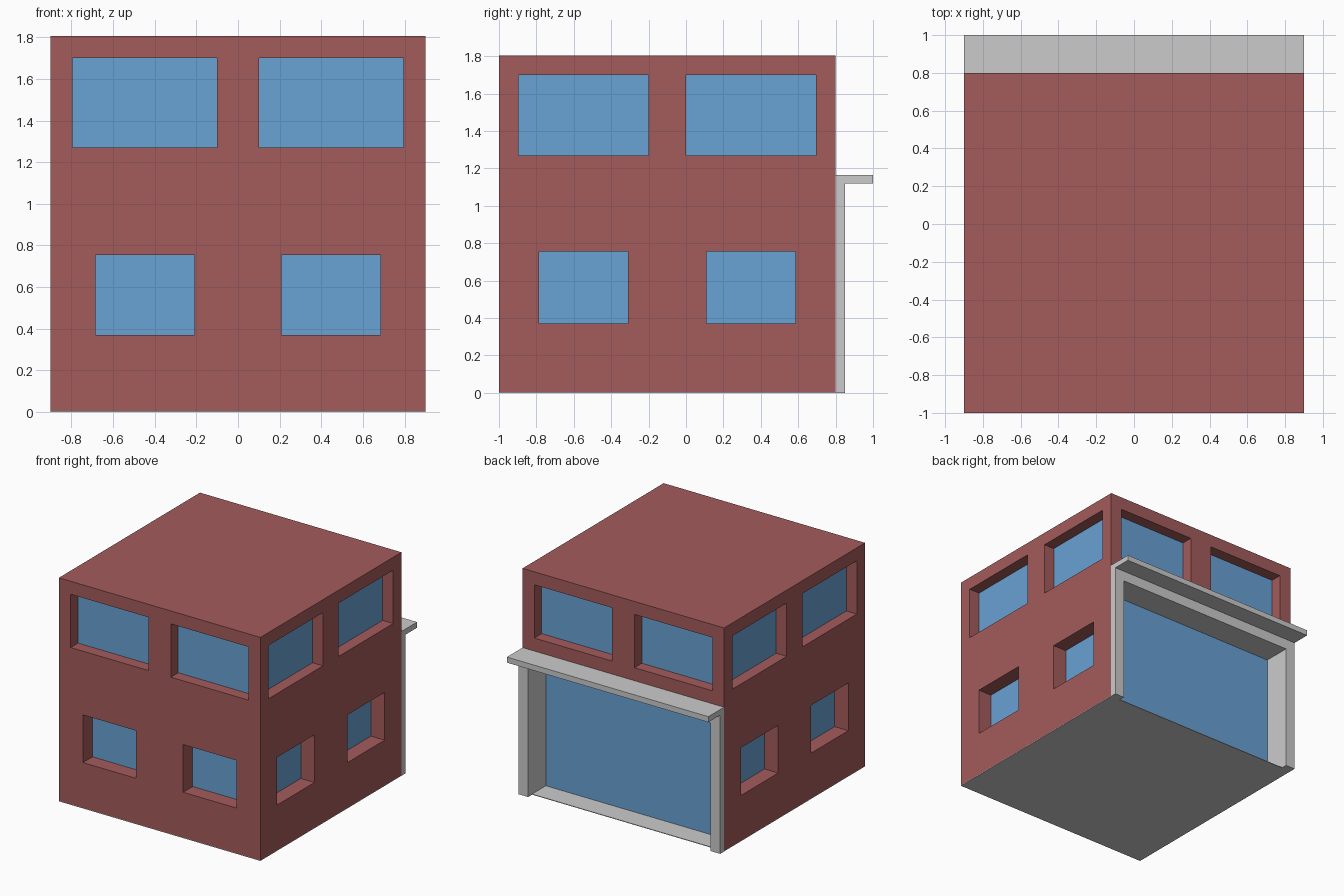
import bpy, bmesh
from mathutils import Matrix, Vector

if "Cube" in bpy.data.objects:
    bpy.data.objects.remove(bpy.data.objects["Cube"])


def material(name, rgb):
    m = bpy.data.materials.new(name)
    m.diffuse_color = (*rgb, 1)
    m.use_nodes = True
    m.node_tree.nodes["Principled BSDF"].inputs["Base Color"].default_value = m.diffuse_color
    return m


RED = material("brick_red", (0.37, 0.105, 0.105))
BLUE = material("window_blue", (0.14, 0.36, 0.66))


def add_box(bm, lo, hi):
    lo, hi = Vector(lo), Vector(hi)
    bmesh.ops.create_cube(bm, size=1, matrix=Matrix.Translation((lo + hi) / 2)
                          @ Matrix.Diagonal((*(hi - lo), 1)))


def make(name, boxes, mat=None):
    bm = bmesh.new()
    for lo, hi in boxes:
        add_box(bm, lo, hi)
    me = bpy.data.meshes.new(name)
    bm.to_mesh(me)
    bm.free()
    ob = bpy.data.objects.new(name, me)
    bpy.context.collection.objects.link(ob)
    if mat:
        me.materials.append(mat)
    return ob


W = 0.9          # half width of the body
CY = -0.1        # body centre in y
BASE, TOP = 0.005, 1.805


def wall_box(wall, a0, a1, z0, z1, d0, d1):
    """Box on a wall: a = position along it, d = depth in from its face."""
    p, q = W - d1, W - d0
    if wall in ("front", "left"):
        p, q = -q, -p
    if wall in ("front", "back"):
        return (a0, p + CY, z0), (a1, q + CY, z1)
    return (p, a0 + CY, z0), (q, a1 + CY, z1)


# Window rows: inner edge, outer edge, bottom, top, recess depth
UPPER = (0.10, 0.795, 1.27, 1.70, 0.097)
LOWER = (0.21, 0.685, 0.37, 0.755, 0.125)
cuts, panes = [], []
for wall in ("front", "back", "left", "right"):
    for a0, a1, z0, z1, d in ([UPPER] if wall == "back" else [UPPER, LOWER]):
        for s in (-1, 1):
            lo, hi = sorted((s * a0, s * a1))
            cuts.append(wall_box(wall, lo, hi, z0, z1, -0.1, d))
            panes.append(wall_box(wall, lo, hi, z0, z1, d - 0.003, d))

# Garage opening
cuts.append(((-0.85, 0.62, -0.1), (0.85, 0.9, 1.08)))

# Body with recesses
body = make("house_body", [((-W, -1, BASE), (W, 0.8, TOP))], RED)
cutter = make("opening_cutter", cuts)
cutter.hide_render = True
cutter.hide_viewport = True
mod = body.modifiers.new("openings", "BOOLEAN")
mod.object = cutter
mod.operation = "DIFFERENCE"
mod.solver = "EXACT"

make("window_panes", panes, BLUE)
make("garage_glass", [((-0.85, 0.62, BASE), (0.85, 0.625, 1.08))], BLUE)
make("floor_slab", [((-W, -1, 0), (W, 0.8, BASE))])

# Grey garage surround: posts and lintel, reveal lining, canopy
make("garage_posts", [((-W, 0.8, 0), (-0.815, 0.85, 1.12)),
                      ((0.815, 0.8, 0), (W, 0.85, 1.12))])
make("garage_lintel", [((-0.815, 0.8, 1.035), (0.815, 0.85, 1.12))])
make("garage_lining", [((-0.85, 0.62, BASE), (-0.815, 0.8, 1.08)),
                       ((0.815, 0.62, BASE), (0.85, 0.8, 1.08)),
                       ((-0.815, 0.62, 1.035), (0.815, 0.8, 1.08))])
make("canopy", [((-W, 0.8, 1.12), (W, 1.0, 1.165))])
